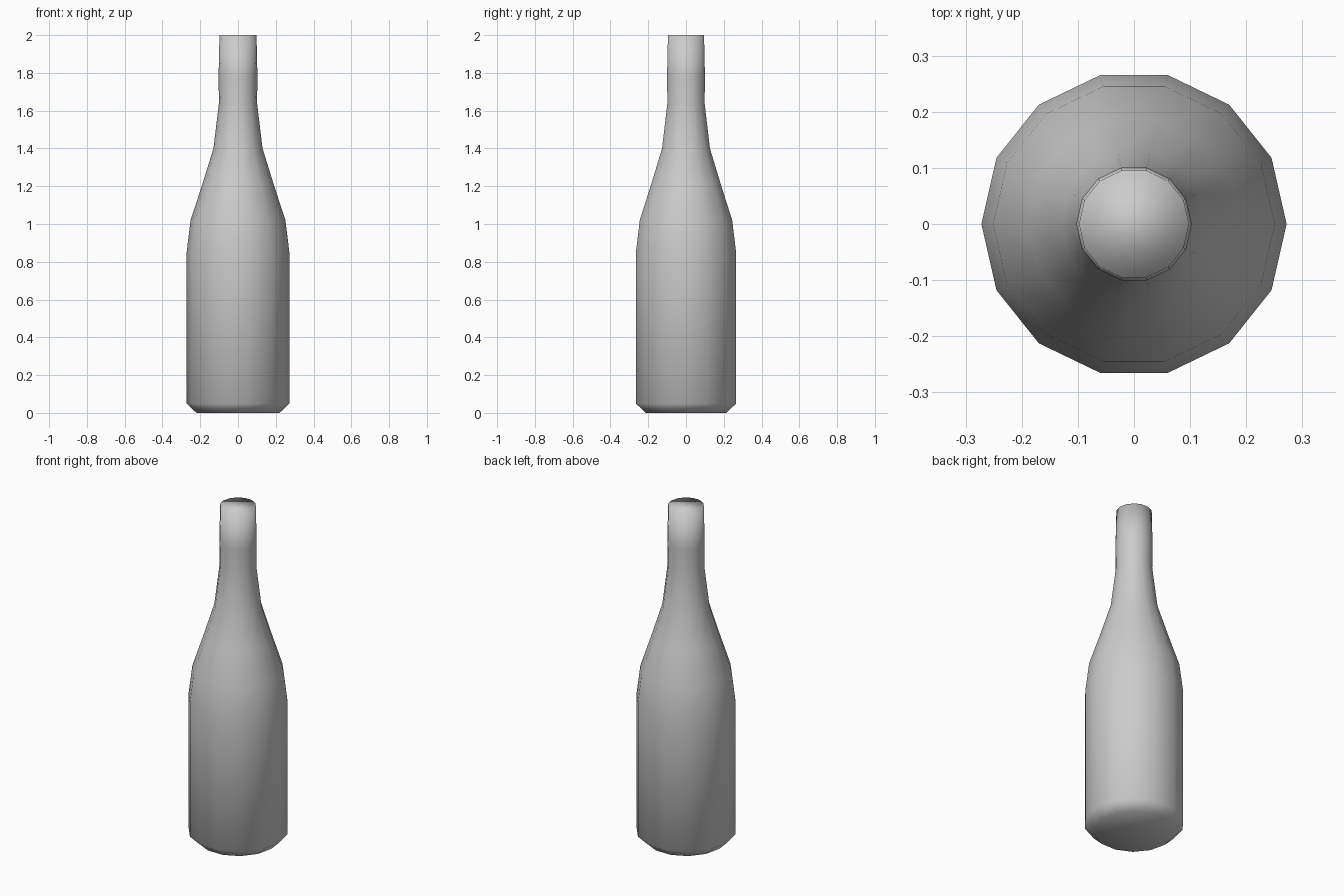
import bpy
import bmesh
import math

cube = bpy.data.objects.get("Cube")
if cube:
    bpy.data.objects.remove(cube, do_unlink=True)

SIDES = 14

# Bottle outline from base to mouth: (radius, height)
PROFILE = [
    (0.22, 0.0), (0.272, 0.05),                 # chamfered base
    (0.272, 0.85), (0.251, 1.02),               # body
    (0.189, 1.21), (0.13, 1.4), (0.101, 1.64),  # shoulder
    (0.103, 1.78), (0.098, 2.0),                # neck and mouth
]


def make_material(name, colour):
    mat = bpy.data.materials.new(name)
    mat.use_nodes = True
    mat.diffuse_color = colour
    mat.node_tree.nodes["Principled BSDF"].inputs["Base Color"].default_value = colour
    return mat


def lathe(name, profile, mat):
    """Revolve the profile into a closed, smooth-shaded solid."""
    bm = bmesh.new()
    rings = []
    for radius, z in profile:
        angles = [2 * math.pi * i / SIDES for i in range(SIDES)]
        rings.append([bm.verts.new((radius * math.cos(a), radius * math.sin(a), z))
                      for a in angles])
    for low, high in zip(rings, rings[1:]):
        for i in range(SIDES):
            j = (i + 1) % SIDES
            bm.faces.new((low[i], low[j], high[j], high[i]))
    # Base and mouth caps
    bm.faces.new(rings[0][::-1])
    bm.faces.new(rings[-1])
    for face in bm.faces:
        face.smooth = True
    mesh = bpy.data.meshes.new(name)
    bm.to_mesh(mesh)
    bm.free()
    mesh.materials.append(mat)
    obj = bpy.data.objects.new(name, mesh)
    bpy.context.collection.objects.link(obj)
    return obj


grey = make_material("plain grey", (0.6, 0.6, 0.6, 1.0))
lathe("bottle", PROFILE, grey)
